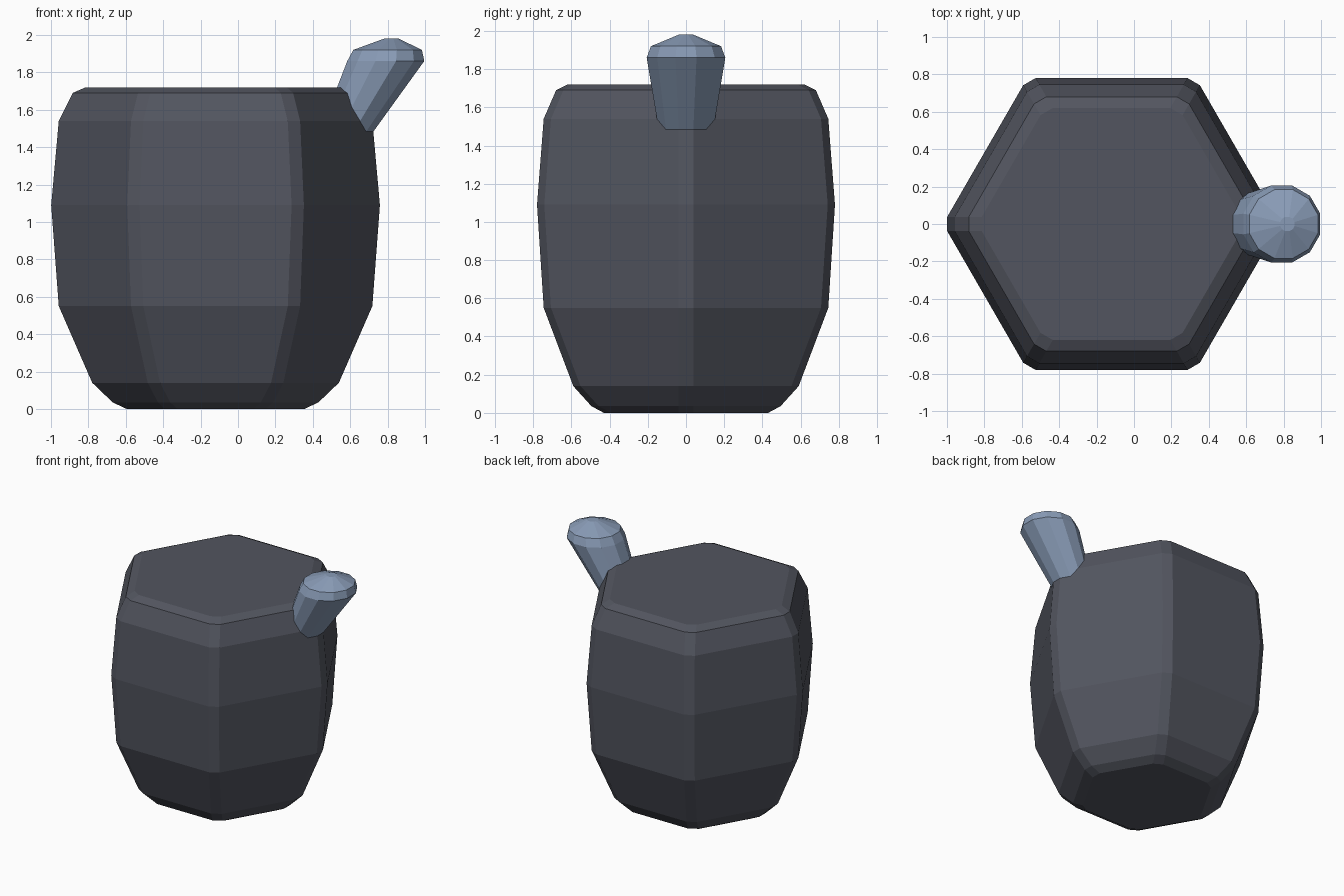
import bpy, math

if "Cube" in bpy.data.objects:
    bpy.data.objects.remove(bpy.data.objects["Cube"])


def material(name, rgb):
    m = bpy.data.materials.new(name)
    m.diffuse_color = (*rgb, 1.0)
    m.use_nodes = True
    m.node_tree.nodes["Principled BSDF"].inputs["Base Color"].default_value = m.diffuse_color
    return m


def loft(name, rings, mat):
    """Closed solid from equal-length rings of points, bottom to top."""
    n = len(rings[0])
    verts = [p for r in rings for p in r]
    faces = [(k * n + i, k * n + (i + 1) % n,
              (k + 1) * n + (i + 1) % n, (k + 1) * n + i)
             for k in range(len(rings) - 1) for i in range(n)]
    faces.append(tuple(reversed(range(n))))
    faces.append(tuple(range(len(verts) - n, len(verts))))
    me = bpy.data.meshes.new(name)
    me.from_pydata(verts, [], faces)
    me.materials.append(mat)
    ob = bpy.data.objects.new(name, me)
    bpy.context.collection.objects.link(ob)
    return ob


def hex_ring(apothem, z, cx=-0.12, cut=0.038):
    """Hexagon with narrow chamfered corners, corners on the x axis."""
    x = (apothem + cut / 2) / math.cos(math.pi / 6) - cut
    x = apothem / math.cos(math.pi / 6) - cut / math.sqrt(3)
    pts = []
    for k in range(6):
        c, s = math.cos(k * math.pi / 3), math.sin(k * math.pi / 3)
        for y in (-cut, cut):
            pts.append((cx + x * c - y * s, x * s + y * c, z))
    return pts


def round_ring(cx, r, z, n=12):
    return [(cx + r * math.cos((i + .5) * math.tau / n),
             r * math.sin((i + .5) * math.tau / n), z) for i in range(n)]


dark = material("dark slate", (0.085, 0.091, 0.115))
blue = material("blue grey", (0.25, 0.33, 0.47))

# Barrel body
profile = [(0.43, 0), (0.495, 0.035), (0.59, 0.14), (0.745, 0.55),
           (0.78, 1.09), (0.745, 1.54), (0.68, 1.69), (0.62, 1.72)]
loft("barrel_body", [hex_ring(a, z) for a, z in profile], dark)

# Leaning stub with a domed top
stub = [(0.49, 0.12, 1.32), (0.79, 0.213, 1.86),
        (0.80, 0.19, 1.92), (0.82, 0.04, 1.98)]
loft("leaning_stub", [round_ring(*s) for s in stub], blue)
